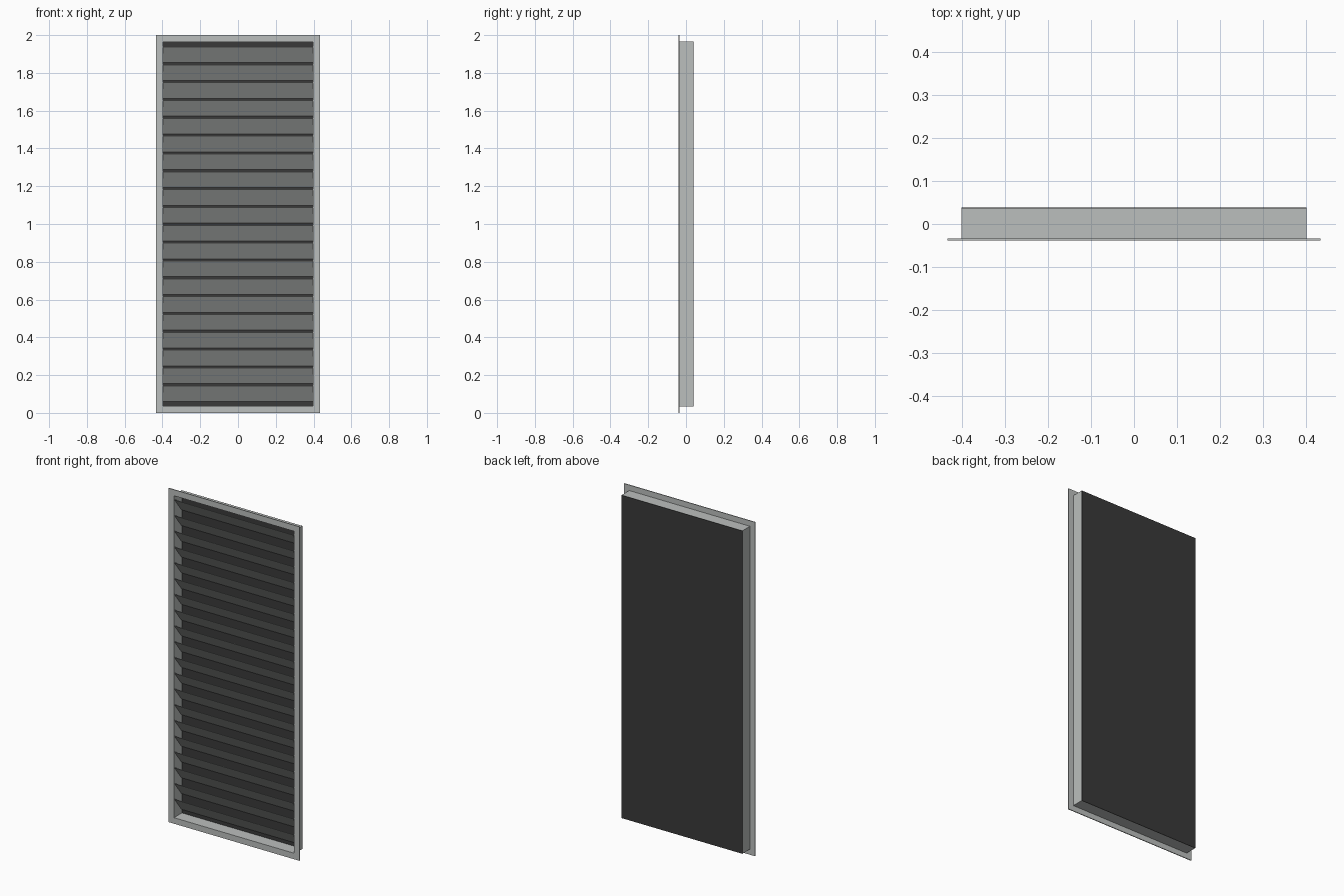
import bpy, bmesh

if "Cube" in bpy.data.objects:
    bpy.data.objects.remove(bpy.data.objects["Cube"])

def material(name, rgb):
    m = bpy.data.materials.new(name)
    m.diffuse_color = (*rgb, 1)
    m.use_nodes = True
    m.node_tree.nodes["Principled BSDF"].inputs["Base Color"].default_value = m.diffuse_color
    return m

GREY = material("light_grey_metal", (0.50, 0.52, 0.51))
DARK = material("dark_mesh", (0.042, 0.042, 0.042))

def finish(name, bm, mat):
    bmesh.ops.recalc_face_normals(bm, faces=bm.faces)
    me = bpy.data.meshes.new(name)
    bm.to_mesh(me)
    bm.free()
    me.materials.append(mat)
    ob = bpy.data.objects.new(name, me)
    bpy.context.collection.objects.link(ob)
    return ob

def prism_x(name, profile, half_width, mat):
    """Extrude a (y, z) profile across x."""
    bm = bmesh.new()
    f = bm.faces.new([bm.verts.new((-half_width, y, z)) for y, z in profile])
    r = bmesh.ops.extrude_face_region(bm, geom=[f])
    verts = [v for v in r["geom"] if isinstance(v, bmesh.types.BMVert)]
    bmesh.ops.translate(bm, verts=verts, vec=(2 * half_width, 0, 0))
    return finish(name, bm, mat)

CZ = 1.0
FRONT, FLANGE_BACK, BODY_BACK, BACK = -0.0385, -0.0335, 0.0365, 0.0385
OUT_X, OUT_Z = 0.433, 1.0        # flange half size
BODY_X, BODY_Z = 0.400, 0.967    # sleeve half size
IN_X, IN_Z = 0.397, 0.964        # opening half size

# Flange and sleeve: one closed L-shaped section swept round the rectangle
section = [(OUT_X, OUT_Z, FRONT), (OUT_X, OUT_Z, FLANGE_BACK),
           (BODY_X, BODY_Z, FLANGE_BACK), (BODY_X, BODY_Z, BODY_BACK),
           (IN_X, IN_Z, BODY_BACK), (IN_X, IN_Z, FRONT)]
bm = bmesh.new()
rings = [[bm.verts.new((sx * hx, y, CZ + sz * hz))
          for sx, sz in ((-1, -1), (1, -1), (1, 1), (-1, 1))]
         for hx, hz, y in section]
for i, a in enumerate(rings):
    b = rings[(i + 1) % len(rings)]
    for k in range(4):
        n = (k + 1) % 4
        bm.faces.new((a[k], a[n], b[n], b[k]))
finish("frame", bm, GREY)

# Dark mesh panel closing the back
z0, z1 = CZ - BODY_Z, CZ + BODY_Z
prism_x("back_mesh", [(BODY_BACK, z0), (BACK, z0), (BACK, z1), (BODY_BACK, z1)],
        BODY_X, DARK)

# Slanted blades: upper edge at the front, lower edge at the back
COUNT, PITCH, HALF, T = 20, 0.0944, 0.043, 0.003
for i in range(COUNT):
    z = CZ + (i - (COUNT - 1) / 2) * PITCH
    top, bot = z + HALF, z - HALF
    prism_x(f"blade_{i + 1:02d}",
            [(FLANGE_BACK, top), (FLANGE_BACK, top - T),
             (0.031, bot), (0.031, bot + T)], IN_X, GREY)
